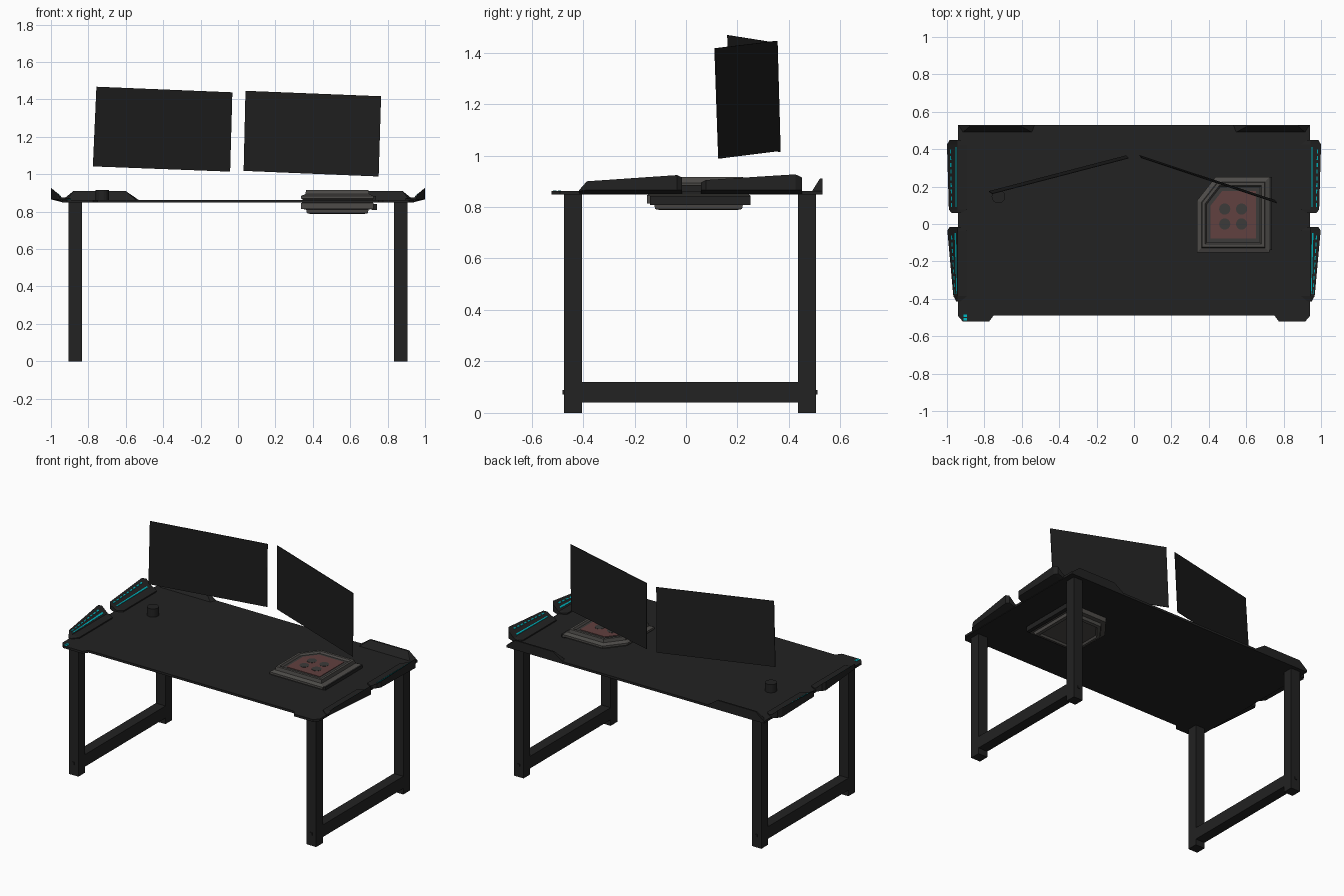
import bpy, bmesh, math
from mathutils import Vector

if "Cube" in bpy.data.objects:
    bpy.data.objects.remove(bpy.data.objects["Cube"])


def mat(name, r, g, b):
    m = bpy.data.materials.new(name)
    m.diffuse_color = (r, g, b, 1)
    m.use_nodes = True
    m.node_tree.nodes["Principled BSDF"].inputs["Base Color"].default_value = m.diffuse_color
    return m


BLACK = mat("matte_black", 0.016, 0.016, 0.016)
SCREEN = mat("screen_black", 0.013, 0.013, 0.013)
GREY = mat("case_grey", 0.075, 0.071, 0.066)
DARK = mat("dark_grey", 0.045, 0.043, 0.041)
RED = mat("dull_red", 0.12, 0.052, 0.05)
CYAN = mat("cyan_light", 0.0, 0.5, 0.56)


def finish(name, bm, material):
    bmesh.ops.recalc_face_normals(bm, faces=bm.faces)
    me = bpy.data.meshes.new(name)
    bm.to_mesh(me)
    bm.free()
    me.materials.append(material)
    ob = bpy.data.objects.new(name, me)
    bpy.context.collection.objects.link(ob)
    return ob


def loft(name, loops, material):
    """Skin a row of equal-length point loops and cap both ends."""
    bm = bmesh.new()
    rings = [[bm.verts.new(p) for p in loop] for loop in loops]
    n = len(rings[0])
    for a, b in zip(rings, rings[1:]):
        for i in range(n):
            j = (i + 1) % n
            bm.faces.new((a[i], a[j], b[j], b[i]))
    bm.faces.new(rings[0])
    bm.faces.new(rings[-1])
    return finish(name, bm, material)


def prism(name, outline, z0, z1, material):
    return loft(name, [[(x, y, z) for x, y in outline] for z in (z0, z1)], material)


def box(name, x0, x1, y0, y1, z0, z1, material):
    return prism(name, [(x0, y0), (x1, y0), (x1, y1), (x0, y1)], z0, z1, material)


def disc(name, x, y, r, z0, z1, n, material):
    pts = [(x + r * math.cos(math.tau * i / n), y + r * math.sin(math.tau * i / n)) for i in range(n)]
    return prism(name, pts, z0, z1, material)


# Desktop with a recessed front edge between two corner tabs
half = [(0.75, -0.488), (0.775, -0.522), (0.915, -0.522), (0.942, -0.49), (0.942, 0.53)]
prism("desktop", half + [(-x, y) for x, y in reversed(half)], 0.848, 0.863, BLACK)

# Legs, lower rails and bolts
for s, side in ((-1, "left"), (1, "right")):
    x0, x1 = sorted((s * 0.835, s * 0.905))
    for y, end in ((-0.44, "front"), (0.47, "back")):
        box(f"{side}_{end}_leg", x0, x1, y - 0.035, y + 0.035, 0, 0.849, BLACK)
        o = math.copysign(0.037, y)
        box(f"{side}_{end}_bolt", s * 0.87 - 0.008, s * 0.87 + 0.008,
            min(y, y + o * 1.1), max(y, y + o * 1.1), 0.072, 0.088, BLACK)
    box(f"{side}_rail", x0, x1, -0.41, 0.44, 0.04, 0.12, BLACK)


# Side wings: (y, outer x, top z) stations; the inner face slopes up and outward
def wing_section(s, y, xo, zt, inner):
    zl = min(0.866, zt - 0.004)
    zi = min(0.876, zt)
    return [(s * inner, y, 0.862), (s * 0.938, y, 0.85), (s * xo, y, zl), (s * xo, y, zt),
            (s * 0.943, y, zi), (s * inner, y, min(zi, 0.871))]


WINGS = {
    "front": [(-0.415, 0.95, 0.866, 0.93), (-0.385, 0.966, 0.90, 0.892),
              (-0.035, 0.998, 0.924, 0.892), (-0.015, 0.985, 0.915, 0.925)],
    "rear": [(0.058, 0.975, 0.895, 0.925), (0.078, 0.99, 0.905, 0.892),
             (0.425, 1.0, 0.927, 0.892), (0.45, 0.985, 0.915, 0.925)],
}
for s, side in ((-1, "left"), (1, "right")):
    for end, st in WINGS.items():
        loft(f"{side}_{end}_wing", [wing_section(s, *p) for p in st], BLACK)
        # Cyan light strips lying on the sloped face
        a, b = st[1], st[2]
        strips = [(0.1, 0.22), (0.62, 0.74)] if end == "rear" else [(0.15, 0.3), (0.55, 0.68)]
        for k, (f0, f1) in enumerate(strips):
            def at(p, t, f, lift):
                y = p[0] + t
                return (s * (0.943 + f * (p[1] - 0.943)), y, 0.876 + f * (p[2] - 0.876) + lift)
            parts = 1 if k == 0 else 9
            for d in range(parts):
                def lerp(t, f, lift):
                    return Vector(at(a, 0.012, f, lift)).lerp(Vector(at(b, -0.012, f, lift)), t)
                t0, t1 = d / parts, (d + (1 if parts == 1 else 0.6)) / parts
                loops = [[lerp(t0, f0, l), lerp(t0, f1, l), lerp(t1, f1, l), lerp(t1, f0, l)]
                         for l in (-0.001, 0.002)]
                loft(f"{side}_{end}_light_{k}_{d}", loops, CYAN)

    # Back flap leaning outward along the rear edge
    lo = [(0.915, 0.49), (0.545, 0.49), (0.53, 0.53), (0.94, 0.53)]
    hi = [(0.88, 0.52), (0.60, 0.52), (0.60, 0.53), (0.88, 0.53)]
    loft(f"{side}_back_flap", [[(s * x, y, 0.862) for x, y in lo],
                               [(s * x, y, 0.91) for x, y in hi]], BLACK)

# Small lit port on the front left corner tab
for i in range(2):
    y = -0.516 + i * 0.018
    box(f"corner_port_{i}", -0.912, -0.893, y, y + 0.013, 0.862, 0.865, CYAN)

# Cup
disc("cup", -0.725, 0.147, 0.036, 0.862, 0.917, 24, BLACK)

# Computer case set through the desktop, stepped, with a cut corner
CASE = [(0.337, -0.152), (0.725, -0.152), (0.725, 0.25), (0.435, 0.25), (0.337, 0.125)]
C = (0.531, 0.049)


def ring(scale, z):
    return [(C[0] + (x - C[0]) * scale, C[1] + (y - C[1]) * scale, z) for x, y in CASE]


loft("computer_case", [ring(*p) for p in (
    (0.70, 0.80), (0.74, 0.788), (0.84, 0.792), (0.86, 0.812), (1.0, 0.814), (1.0, 0.845),
    (0.96, 0.85), (0.96, 0.866), (1.0, 0.87), (1.0, 0.884), (0.88, 0.894), (0.86, 0.916),
    (0.78, 0.916), (0.74, 0.903))], GREY)
loft("case_inner_floor", [ring(0.74, 0.902), ring(0.735, 0.905)], DARK)
loft("case_red_panel", [ring(0.63, 0.904), ring(0.63, 0.908)], RED)
for i, x in enumerate((0.485, 0.575)):
    for j, y in enumerate((0.0, 0.08)):
        disc(f"fan_{i}_{j}", x, y, 0.03, 0.907, 0.9095, 16, DARK)
box("case_side_block", 0.715, 0.742, -0.14, 0.25, 0.808, 0.842, BLACK)
box("case_top_side_bar", 0.712, 0.737, -0.14, 0.25, 0.863, 0.884, BLACK)

# Two thin floating screens, angled inward
SCREENS = {
    "left_screen": [(-0.757, 0.16, 1.468), (-0.03, 0.35, 1.438), (-0.042, 0.363, 1.014), (-0.776, 0.172, 1.042)],
    "right_screen": [(0.04, 0.352, 1.446), (0.765, 0.11, 1.417), (0.752, 0.125, 0.988), (0.03, 0.364, 1.018)],
}
for name, pts in SCREENS.items():
    back = [(x, y + 0.004, z) for x, y, z in pts]
    loft(name, [pts, back], SCREEN)
